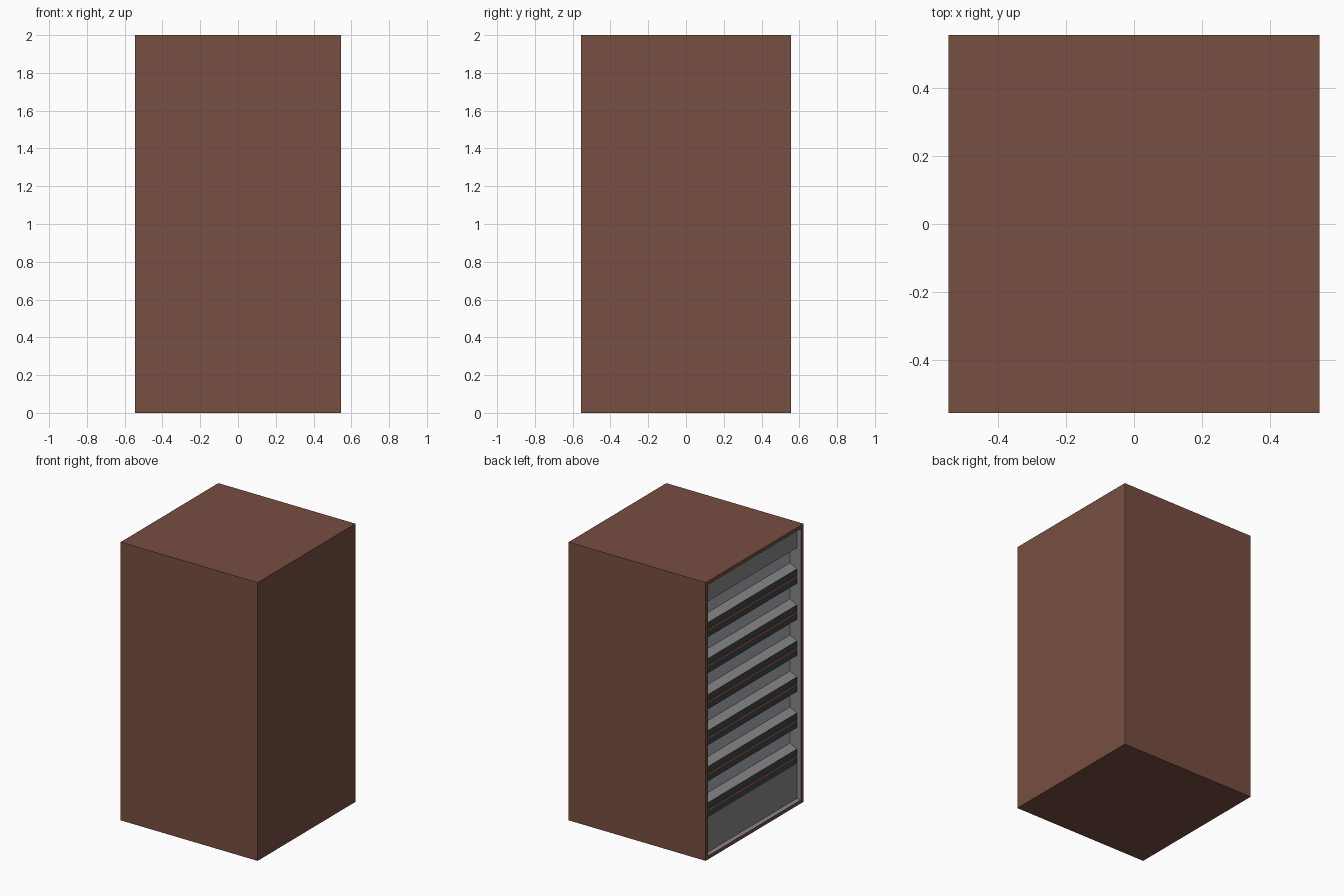
import bpy, bmesh

if "Cube" in bpy.data.objects:
    bpy.data.objects.remove(bpy.data.objects["Cube"])

W, D, H = 1.09, 1.11, 2.0      # overall size
RIM = 0.025                    # shell thickness around the opening
XF = -0.51                     # plane of the shelf fronts
XB = -0.457                    # back of the recess
YI = D / 2 - RIM               # inner half depth


def mat(name, srgb):
    m = bpy.data.materials.new(name)
    lin = [((c / 255 + 0.055) / 1.055) ** 2.4 for c in srgb]
    m.diffuse_color = (*lin, 1)
    m.use_nodes = True
    m.node_tree.nodes["Principled BSDF"].inputs["Base Color"].default_value = m.diffuse_color
    return m


brown = mat("brown", (119, 78, 65))
grey = mat("grey", (136, 136, 136))
pale = mat("pale_blue_grey", (170, 171, 181))
black = mat("charcoal", (62, 68, 70))
copper = mat("copper_brown", (140, 86, 69))


def finish(name, bm, mats):
    bmesh.ops.recalc_face_normals(bm, faces=bm.faces[:])
    me = bpy.data.meshes.new(name)
    bm.to_mesh(me)
    bm.free()
    for m in mats:
        me.materials.append(m)
    ob = bpy.data.objects.new(name, me)
    bpy.context.collection.objects.link(ob)
    return ob


def prism(name, profile, mats, rule=None):
    """Extrude an x-z profile across the recess along y."""
    bm = bmesh.new()
    f = bm.faces.new([bm.verts.new((x, -YI, z)) for x, z in profile])
    r = bmesh.ops.extrude_face_region(bm, geom=[f])
    vs = [g for g in r["geom"] if isinstance(g, bmesh.types.BMVert)]
    bmesh.ops.translate(bm, verts=vs, vec=(0, 2 * YI, 0))
    bmesh.ops.recalc_face_normals(bm, faces=bm.faces[:])
    if rule:
        for face in bm.faces:
            face.material_index = rule(face)
    return finish(name, bm, mats)


def rect(x0, x1, z0, z1):
    return [(x0, z0), (x1, z0), (x1, z1), (x0, z1)]


# Cabinet shell with a shallow recess cut into its left side
bm = bmesh.new()
bmesh.ops.create_cube(bm, size=1)
bmesh.ops.scale(bm, vec=(W, D, H), verts=bm.verts)
bmesh.ops.translate(bm, vec=(0, 0, H / 2), verts=bm.verts)
side = min(bm.faces, key=lambda f: f.calc_center_median().x)
bmesh.ops.inset_region(bm, faces=[side], thickness=RIM, use_even_offset=True)
floor = bmesh.ops.extrude_discrete_faces(bm, faces=[side])["faces"][0]
bmesh.ops.translate(bm, verts=floor.verts[:], vec=(XB + W / 2, 0, 0))
floor.material_index = 2
for e in floor.edges:
    for f in e.link_faces:
        if f is not floor:
            f.material_index = 1
finish("cabinet_shell", bm, [brown, grey, pale])

# Plain panels above and below the shelves
prism("top_panel", rect(XF, XB, 1.827, H - RIM), [grey])
prism("bottom_panel", rect(XF, XB, RIM, 0.275), [grey])

# Six shelves: grey sloping top, dark front with a thin stripe
for i in range(6):
    z = 1.57 - i * 0.259
    prism(f"shelf_{i + 1}",
          [(XF, z), (XB, z), (XB, z + 0.135), (XF, z + 0.105)],
          [black, grey], lambda f: 1 if f.normal.z > 0.5 else 0)
    prism(f"shelf_stripe_{i + 1}",
          rect(XF - 0.003, XF + 0.002, z + 0.045, z + 0.061), [copper])
